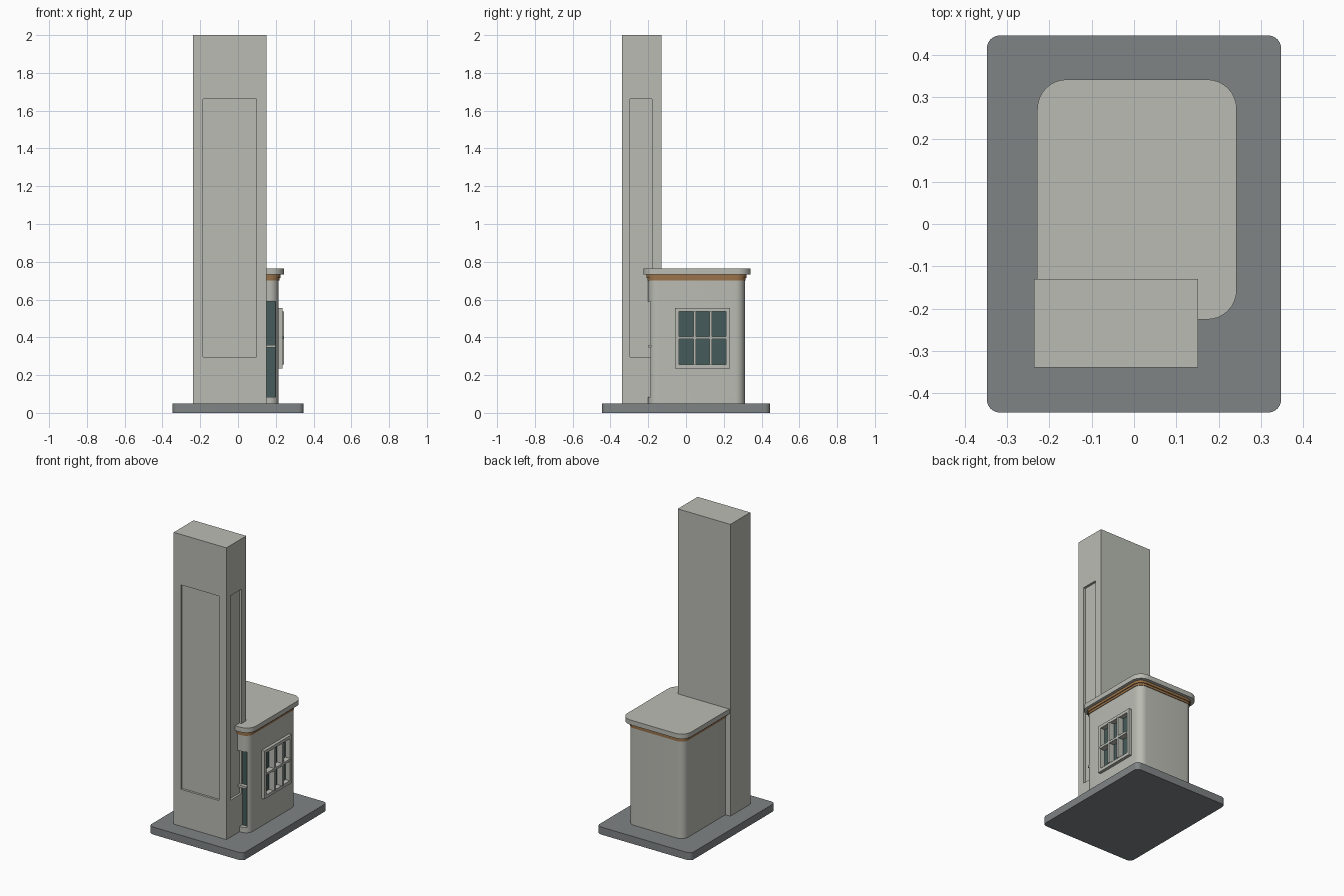
import bpy, math

if "Cube" in bpy.data.objects:
    bpy.data.objects.remove(bpy.data.objects["Cube"])


def material(name, color):
    m = bpy.data.materials.new(name)
    m.diffuse_color = (*color, 1)
    m.use_nodes = True
    m.node_tree.nodes["Principled BSDF"].inputs["Base Color"].default_value = m.diffuse_color
    return m


PLASTER = material("pale_plaster", (0.49, 0.50, 0.45))
STONE = material("grey_stone", (0.215, 0.23, 0.235))
WOOD = material("brown_wood", (0.32, 0.17, 0.07))
GLASS = material("dark_teal_glass", (0.06, 0.105, 0.10))


def slab(name, x, y, z, mat, radius=0, segments=8):
    """Box between (min, max) ranges, optionally with rounded vertical corners."""
    pts = []
    for cx, cy, a0 in ((1, 1, 0), (0, 1, 90), (0, 0, 180), (1, 0, 270)):
        px = x[cx] - radius * (1 if cx else -1)
        py = y[cy] - radius * (1 if cy else -1)
        for i in range(segments + 1 if radius else 1):
            a = math.radians(a0 + 90 * i / segments)
            pts.append((px + radius * math.cos(a), py + radius * math.sin(a)))
    n = len(pts)
    verts = [(px, py, h) for h in z for px, py in pts]
    faces = [list(range(n))[::-1], list(range(n, 2 * n))]
    faces += [[i, (i + 1) % n, n + (i + 1) % n, n + i] for i in range(n)]
    mesh = bpy.data.meshes.new(name)
    mesh.from_pydata(verts, [], faces)
    mesh.materials.append(mat)
    ob = bpy.data.objects.new(name, mesh)
    bpy.context.collection.objects.link(ob)
    return ob


def select(ob):
    bpy.ops.object.select_all(action='DESELECT')
    ob.select_set(True)
    bpy.context.view_layer.objects.active = ob


def cut(ob, x, y, z):
    cutter = slab("cutter", x, y, z, ob.data.materials[0])
    mod = ob.modifiers.new("cut", 'BOOLEAN')
    mod.operation, mod.solver, mod.object = 'DIFFERENCE', 'EXACT', cutter
    select(ob)
    bpy.ops.object.modifier_apply(modifier=mod.name)
    bpy.data.objects.remove(cutter)


def smooth(ob):
    select(ob)
    bpy.ops.object.shade_smooth_by_angle(angle=math.radians(30))


# Base slab
smooth(slab("base", (-0.348, 0.348), (-0.446, 0.446), (0, 0.05), STONE, 0.03))

# Tall pylon with recessed panels on the front and right
pylon = slab("pylon", (-0.237, 0.152), (-0.34, -0.13), (0.05, 2), PLASTER)
cut(pylon, (-0.185, 0.097), (-0.4, -0.325), (0.297, 1.663))
cut(pylon, (0.137, 0.3), (-0.296, -0.18), (0.297, 1.663))

# Booth walls with openings for the front glazing and side window
walls = slab("booth_walls", (-0.2, 0.215), (-0.2, 0.312), (0.05, 0.70), PLASTER, 0.05)
cut(walls, (0.10, 0.198), (-0.3, -0.165), (0.085, 0.59))
cut(walls, (0.195, 0.3), (-0.036, 0.212), (0.255, 0.536))
smooth(walls)

# Wooden cornice in two steps, then the roof slab
smooth(slab("cornice_lower", (-0.204, 0.219), (-0.204, 0.316), (0.70, 0.715), WOOD, 0.054))
smooth(slab("cornice_upper", (-0.209, 0.224), (-0.209, 0.321), (0.715, 0.732), WOOD, 0.058))
smooth(slab("roof", (-0.229, 0.243), (-0.226, 0.342), (0.732, 0.764), PLASTER, 0.07))

# Front glazing and its crossbar
slab("front_glass", (0.10, 0.198), (-0.172, -0.165), (0.085, 0.59), GLASS)
slab("front_crossbar", (0.10, 0.199), (-0.198, -0.172), (0.345, 0.36), PLASTER)

# Side window: glass, raised frame and glazing bars
slab("side_glass", (0.195, 0.203), (-0.036, 0.212), (0.255, 0.536), GLASS)
frame = slab("side_window_frame", (0.21, 0.235), (-0.057, 0.233), (0.234, 0.556), PLASTER)
cut(frame, (0.1, 0.3), (-0.036, 0.212), (0.255, 0.536))
for i, y in enumerate((0.046, 0.131)):
    slab(f"side_window_upright_{i + 1}", (0.203, 0.243), (y - 0.007, y + 0.007),
         (0.255, 0.536), PLASTER)
slab("side_window_crossbar", (0.203, 0.241), (-0.036, 0.212), (0.39, 0.405), PLASTER)
